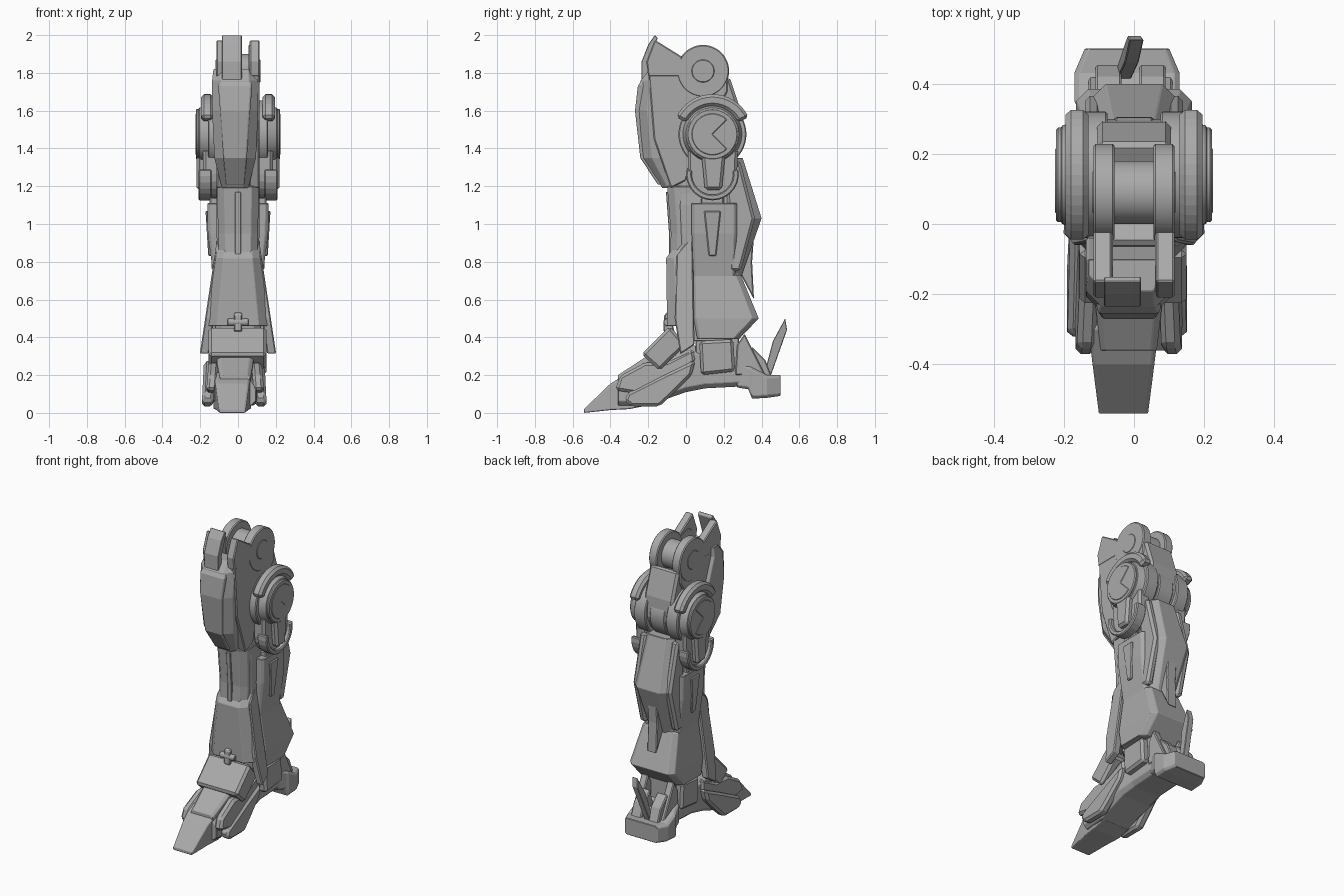
import bpy, bmesh, math

cube = bpy.data.objects.get("Cube")
if cube:
    bpy.data.objects.remove(cube, do_unlink=True)

grey = bpy.data.materials.new("plain_grey")
grey.use_nodes = True
tone = (.4, .4, .4, 1)
grey.diffuse_color = tone
grey.node_tree.nodes["Principled BSDF"].inputs["Base Color"].default_value = tone

HIP = (.09, 1.81)
KNEE = (.14, 1.475)
FINE, CRISP, SOFT = .003, .006, .015


def finish(name, mesh_data, bevel, smooth=False):
    """Turn a bmesh into a named object with chamfered edges."""
    bmesh.ops.recalc_face_normals(mesh_data, faces=mesh_data.faces)
    mesh = bpy.data.meshes.new(name)
    mesh_data.to_mesh(mesh)
    mesh_data.free()
    mesh.materials.append(grey)
    part = bpy.data.objects.new(name, mesh)
    bpy.context.collection.objects.link(part)
    if smooth:
        bpy.ops.object.select_all(action="DESELECT")
        part.select_set(True)
        bpy.context.view_layer.objects.active = part
        bpy.ops.object.shade_smooth_by_angle(angle=math.radians(35))
    chamfer = part.modifiers.new("chamfer", "BEVEL")
    chamfer.width = bevel
    chamfer.segments = 1
    chamfer.limit_method = "ANGLE"


def skin(name, rings, bevel, smooth=False):
    """Bridge rings of equal length and cap both ends."""
    bm = bmesh.new()
    loops = [[bm.verts.new(point) for point in ring] for ring in rings]
    for low, high in zip(loops, loops[1:]):
        for i in range(len(low)):
            bm.faces.new((low[i - 1], low[i], high[i], high[i - 1]))
    bm.faces.new(loops[0])
    bm.faces.new(reversed(loops[-1]))
    finish(name, bm, bevel, smooth)


def slab(name, profile, start, end, bevel=CRISP, lean=0):
    """Extrude a (y, z) side profile along x; lean slides x with height."""
    top = max(z for y, z in profile)
    skin(name, [[(x + lean * (top - z), y, z) for y, z in profile]
                for x in (start, end)], bevel)


def pair(name, profile, inner, outer, bevel=CRISP, lean=0, shift=0):
    """The same slab on the left and the right."""
    for side, sign in (("left", 1), ("right", -1)):
        slab(side + "_" + name, profile, shift + sign * inner, shift + sign * outer,
             bevel, sign * lean)


def loft(name, sections, axis="z", shift=0, low_cut=.1, high_cut=.1, bevel=FINE):
    """Join sections (station, half width, low, high); cuts are shares of the width."""
    rings = []
    for station, w, low, high in sections:
        lc, hc = w * low_cut, w * high_cut
        half = [(w - lc, low), (w, low + lc), (w, high - hc), (w - hc, high)]
        outline = half + [(-x, q) for x, q in reversed(half)]
        rings.append([(x + shift, q, station) if axis == "z" else (x + shift, station, q)
                      for x, q in outline])
    skin(name, rings, bevel)


def arc(centre, radius, first, last, steps):
    """Points on a circle in the side plane, angles in degrees."""
    turns = [math.radians(first + (last - first) * i / steps) for i in range(steps + 1)]
    return [(centre[0] + radius * math.cos(a), centre[1] + radius * math.sin(a)) for a in turns]


def disc(name, centre, start, end, radius, end_radius=None, bevel=CRISP):
    """Round part on the x axis, optionally tapered."""
    steps = 48
    rings = []
    for x, r in ((start, radius), (end, end_radius or radius)):
        circle = arc(centre, r, 0, 360, steps)[:-1]
        rings.append([(x, y, z) for y, z in circle])
    skin(name, rings, bevel, smooth=True)


def disc_pair(name, centre, inner, outer, radius, end_radius=None, bevel=CRISP):
    for side, sign in (("left", 1), ("right", -1)):
        disc(side + "_" + name, centre, sign * inner, sign * outer, radius, end_radius, bevel)


# Hip joint
disc("hip_axle", HIP, -.08, .08, .09)
disc_pair("hip_disc", HIP, inner=.055, outer=.115, radius=.138)
disc_pair("hip_cap", HIP, inner=.1, outer=.118, radius=.06, bevel=FINE)

# Thigh
slab("thigh_core", [(-.06, 1.76), (.08, 1.7), (.23, 1.78), (.29, 1.6), (.3, 1.45),
                    (.2, 1.32), (-.08, 1.2)], -.105, .105, SOFT)
pair("thigh_plate", [(-.2, 1.82), (-.12, 1.9), (-.02, 1.88), (.22, 1.76), (.22, 1.7),
                     (.04, 1.4), (0, 1.23), (-.08, 1.19), (-.17, 1.45)], inner=.06, outer=.113)
pair("thigh_fin", [(-.2, 1.78), (-.21, 1.86), (-.165, 1.975), (-.02, 1.885), (-.02, 1.78)],
     inner=.062, outer=.115)
slab("knee_spike", [(-.235, 1.74), (-.235, 1.86), (-.2, 1.95), (-.165, 2), (-.15, 1.985),
                    (-.2, 1.84), (-.19, 1.74)], -.085, .02, FINE)

# Knee armour with a raised front panel
loft("knee_armour", [(1.19, .07, -.125, -.03), (1.35, .11, -.225, -.02), (1.6, .122, -.255, -.04),
                     (1.76, .122, -.24, -.1), (1.82, .115, -.19, -.1)],
     shift=-.015, low_cut=.4, high_cut=.05)
loft("knee_panel", [(1.21, .05, -.15, -.08), (1.35, .062, -.242, -.1), (1.6, .08, -.27, -.1),
                    (1.73, .09, -.255, -.1), (1.77, .08, -.23, -.1)], shift=-.015)

# Knee joint drums
disc("knee_hub", KNEE, -.1, .1, .15)
disc("knee_hub_band", KNEE, -.055, .055, .165)
disc_pair("knee_ring", KNEE, inner=.075, outer=.16, radius=.18)
disc_pair("knee_drum", KNEE, inner=.15, outer=.21, radius=.16, end_radius=.138)
disc_pair("knee_lip", KNEE, inner=.2, outer=.222, radius=.135)
pair("knee_hood", arc(KNEE, .212, 25, 155, steps=16) + arc(KNEE, .15, 155, 25, steps=16),
     inner=.13, outer=.195, bevel=SOFT)
pair("knee_dial", [KNEE] + arc(KNEE, .11, 45, 315, steps=20), inner=.21, outer=.225, bevel=FINE)

# Guards hanging below the knee joint
bowl = (KNEE[0], 1.265)
pair("knee_guard", [(.01, 1.4), (.275, 1.4)] + arc(bowl, .13, 0, -180, steps=10),
     inner=.1, outer=.185, bevel=SOFT)
pair("guard_rim", arc(bowl, .14, 10, -190, steps=14) + arc(bowl, .11, -190, 10, steps=14),
     inner=.14, outer=.21)
pair("guard_block", [(.08, 1.39), (.21, 1.39), (.19, 1.18), (.1, 1.18)],
     inner=.14, outer=.22, bevel=SOFT)

# Shin
loft("shin_core", [(.38, .12, 0, .26), (.75, .11, -.04, .28), (1.1, .115, -.06, .3),
                   (1.33, .1, -.04, .29)], low_cut=.3, high_cut=.3)
loft("shin_front", [(.8, .1, -.085, .1), (.95, .105, -.08, .1), (1.2, .112, -.1, .1)], low_cut=.35)
slab("shin_rib", [(-.09, .82), (-.09, .95), (-.106, 1.17), (-.07, 1.17), (-.07, .82)],
     -.015, .015, FINE)
loft("shin_guard", [(.46, .17, -.1, .04), (.82, .118, -.105, .04), (.94, .105, -.02, .04)],
     low_cut=.35)
pair("shin_cheek", [(.035, .94), (-.05, .84), (-.06, .5), (-.03, .31), (.045, .36)],
     inner=.06, outer=.108, lean=.15)

# Calf
loft("calf", [(.7, .09, .15, .285), (1.03, .135, .15, .4), (1.35, .1, .15, .3)], high_cut=.4)
pair("calf_panel", [(.21, 1.32), (.285, 1.34), (.365, 1.03), (.29, .75), (.23, .75)],
     inner=.09, outer=.14, bevel=SOFT)
slab("calf_fin", [(.3, .92), (.36, .94), (.35, .8), (.36, .6), (.28, .75)], -.035, .035)

# Side plates with a tapered slot cover
loft("side_plates", [(.72, .13, .04, .26), (.95, .16, .03, .27), (1.11, .162, .03, .27)])
pair("slot_cover", [(.095, 1.07), (.185, 1.07), (.16, .83), (.12, .83)],
     inner=.14, outer=.172, lean=-.06)
pair("plate_hinge", [(.08, 1.14), (.2, 1.14), (.2, 1.09), (.08, 1.09)], inner=.1, outer=.15)

# Skirt and ankle
loft("lower_skirt", [(.39, .165, .06, .28), (.5, .165, .04, .385), (.73, .13, .04, .29)],
     high_cut=.2)
slab("ankle", [(.05, .42), (.28, .42), (.28, .2), (.05, .2)], -.1, .1)
pair("ankle_plate", [(.07, .38), (.25, .39), (.26, .22), (.08, .2)],
     inner=.09, outer=.15, bevel=SOFT)

# Foot: body, pointed toe, shells and rails
loft("foot_body", [(-.36, .11, .04, .17), (-.2, .125, .04, .26), (0, .13, .11, .37),
                   (.1, .12, .13, .34), (.29, .12, .14, .24)],
     axis="y", shift=-.015, low_cut=.2, high_cut=.35)
loft("toe", [(-.54, .07, 0, .02), (-.4, .088, .015, .155), (-.3, .1, .02, .215), (-.2, .1, .04, .2)],
     axis="y", shift=-.03, low_cut=.05)
loft("toe_bridge", [(-.36, .08, .1, .2), (-.23, .095, .1, .285), (-.1, .1, .2, .38)],
     axis="y", shift=-.015, high_cut=.2)
pair("foot_shell", [(-.375, .12), (-.35, .195), (-.22, .265), (-.1, .27), (.04, .34),
                    (.05, .27), (-.05, .2), (-.25, .1)],
     inner=.08, outer=.135, bevel=SOFT, lean=.08, shift=-.015)
pair("foot_rail", [(-.325, .065), (-.29, .035), (-.14, .035), (-.08, .09), (.03, .2), (.05, .28),
                   (-.12, .2), (-.31, .105)],
     inner=.1, outer=.16, bevel=SOFT, lean=.05, shift=-.02)

# Instep plate and its clip
slab("instep_plate", [(-.235, .31), (-.085, .46), (0, .36), (-.14, .225)], -.155, .15, SOFT)
slab("instep_clip", [(-.12, .43), (-.115, .52), (-.09, .54), (-.06, .43)], -.022, .022)
disc("clip_pin", (-.1, .48), -.055, .055, .02, bevel=FINE)

# Heel
loft("heel", [(.27, .12, .135, .27), (.33, .14, .125, .25), (.35, .15, .075, .24),
              (.43, .15, .08, .2), (.5, .12, .09, .2)], axis="y", shift=-.02)
pair("heel_wing", [(.26, .2), (.27, .36), (.31, .42), (.42, .2)], inner=.07, outer=.12, shift=-.01)
pair("heel_cuff", [(.3, .18), (.35, .35), (.42, .28), (.46, .18)], inner=.025, outer=.1, shift=-.01)
slab("heel_spur", [(.41, .19), (.46, .38), (.525, .5), (.535, .44), (.45, .2)],
     -.012, .028, FINE, lean=-.12)
